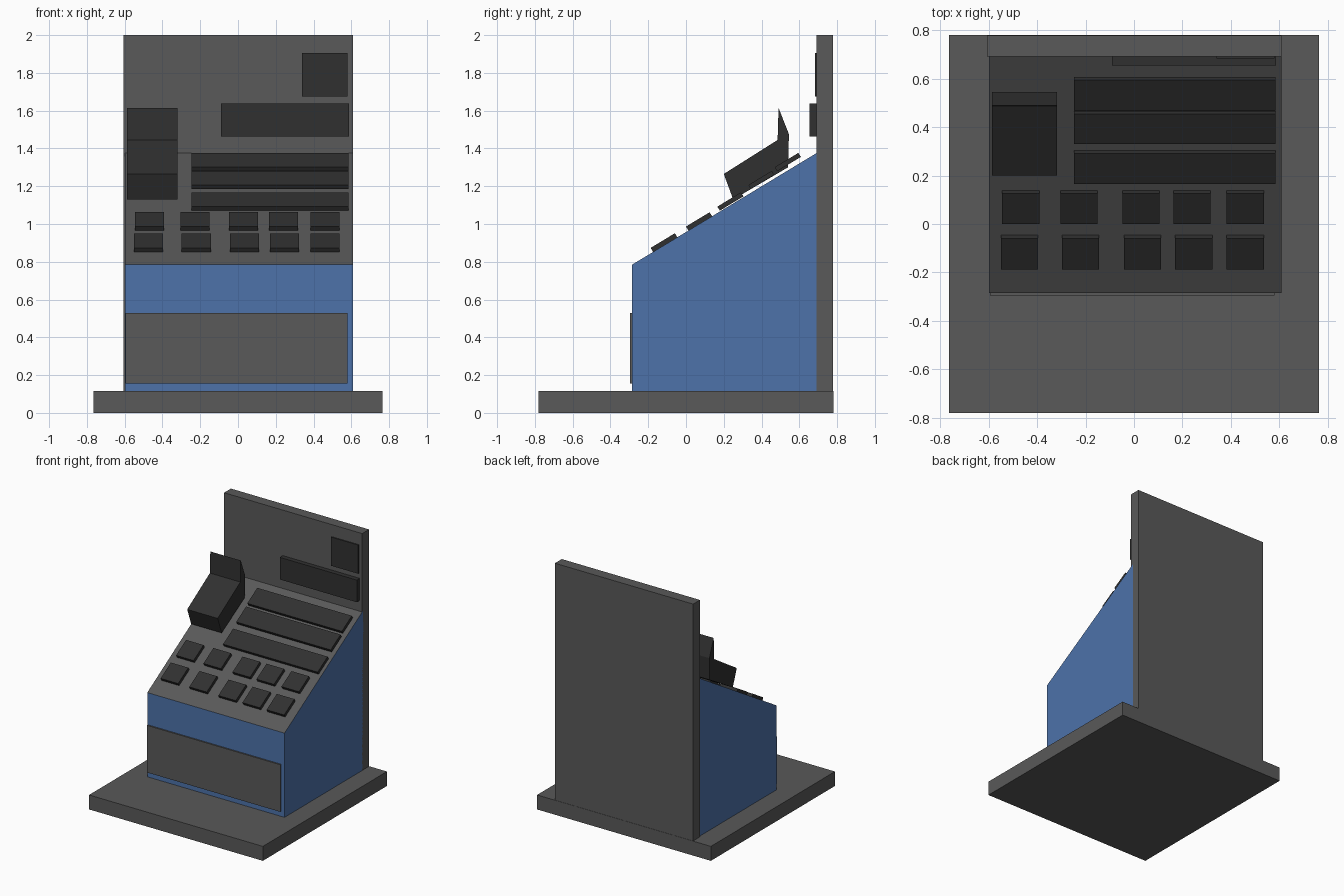
import bpy, math

if "Cube" in bpy.data.objects:
    bpy.data.objects.remove(bpy.data.objects["Cube"])

# Sloped deck line in the y-z plane
Y0, Z0, Y1, Z1 = -0.285, 0.785, 0.715, 1.39
ANG = math.atan2(Z1 - Z0, Y1 - Y0)
S, C = math.sin(ANG), math.cos(ANG)


def material(name, rgb):
    m = bpy.data.materials.new(name)
    m.diffuse_color = (*rgb, 1)
    m.use_nodes = True
    m.node_tree.nodes["Principled BSDF"].inputs["Base Color"].default_value = m.diffuse_color
    return m


blue = material("blue_paint", (0.075, 0.17, 0.40))
grey = material("deck_grey", (0.10, 0.10, 0.10))
dark = material("dark_plastic", (0.03, 0.03, 0.03))


def prism(name, profile, x0, x1, mats):
    """Extrude a counter-clockwise y-z profile along x."""
    n = len(profile)
    verts = [(x, y, z) for x in (x0, x1) for y, z in profile]
    faces = [tuple(reversed(range(n))), tuple(range(n, 2 * n))]
    faces += [(i, (i + 1) % n, n + (i + 1) % n, n + i) for i in range(n)]
    me = bpy.data.meshes.new(name)
    me.from_pydata(verts, [], faces)
    for m in mats:
        me.materials.append(m)
    ob = bpy.data.objects.new(name, me)
    bpy.context.collection.objects.link(ob)
    return ob


def box(name, x0, x1, y0, y1, z0, z1, mat):
    return prism(name, [(y0, z0), (y1, z0), (y1, z1), (y0, z1)], x0, x1, [mat])


def deck_slab(name, x0, x1, y0, y1, lift=0.0, t=0.025):
    """Thin slab lying on the sloped deck, spanning y0..y1 in plan."""
    a = y0 + t * S
    za = Z0 + (a - Y0) * S / C + lift
    zb = za + (y1 - a) * S / C
    prof = [(a, za), (y1, zb), (y1 - t * S, zb + t * C), (y0, za + t * C)]
    return prism(name, prof, x0, x1, [dark])


# Floor plate and tall back panel
box("base_plate", -0.765, 0.765, -0.78, 0.78, 0, 0.115, grey)
box("back_panel", -0.607, 0.609, 0.692, 0.778, 0.115, 2.0, grey)

# Wedge body: blue shell, grey sloped top
body = prism("console_body", [(Y0, 0.115), (Y1, 0.115), (Y1, Z1), (Y0, Z0)],
             -0.599, 0.609, [blue, grey])
body.data.polygons[4].material_index = 1

# Front panel
box("front_panel", -0.595, 0.58, -0.296, -0.284, 0.155, 0.53, grey)

# Two rows of square keys
rows = [(-0.187, -0.046, [-0.473, -0.221, 0.035, 0.247, 0.460]),
        (0.0, 0.138, [-0.468, -0.227, 0.029, 0.240, 0.460])]
for r, (y0, y1, centres) in enumerate(rows):
    for i, cx in enumerate(centres):
        deck_slab(f"key_{r + 1}_{i + 1}", cx - 0.077, cx + 0.077, y0, y1)

# Three long strips on the deck
for i, (y0, y1, lift) in enumerate([(0.166, 0.304, 0.005),
                                    (0.330, 0.467, 0.02),
                                    (0.470, 0.608, 0.03)]):
    deck_slab(f"deck_strip_{i + 1}", -0.247, 0.585, y0, y1, lift)

# Printer with upright flap
prism("printer", [(0.25, 1.13), (0.54, 1.30), (0.545, 1.475), (0.49, 1.615),
                  (0.485, 1.445), (0.20, 1.265)], -0.587, -0.319, [dark])

# Display bar and small square on the back panel
box("display_bar", -0.09, 0.587, 0.655, 0.693, 1.462, 1.638, dark)
box("display_square", 0.34, 0.58, 0.683, 0.693, 1.676, 1.904, dark)
